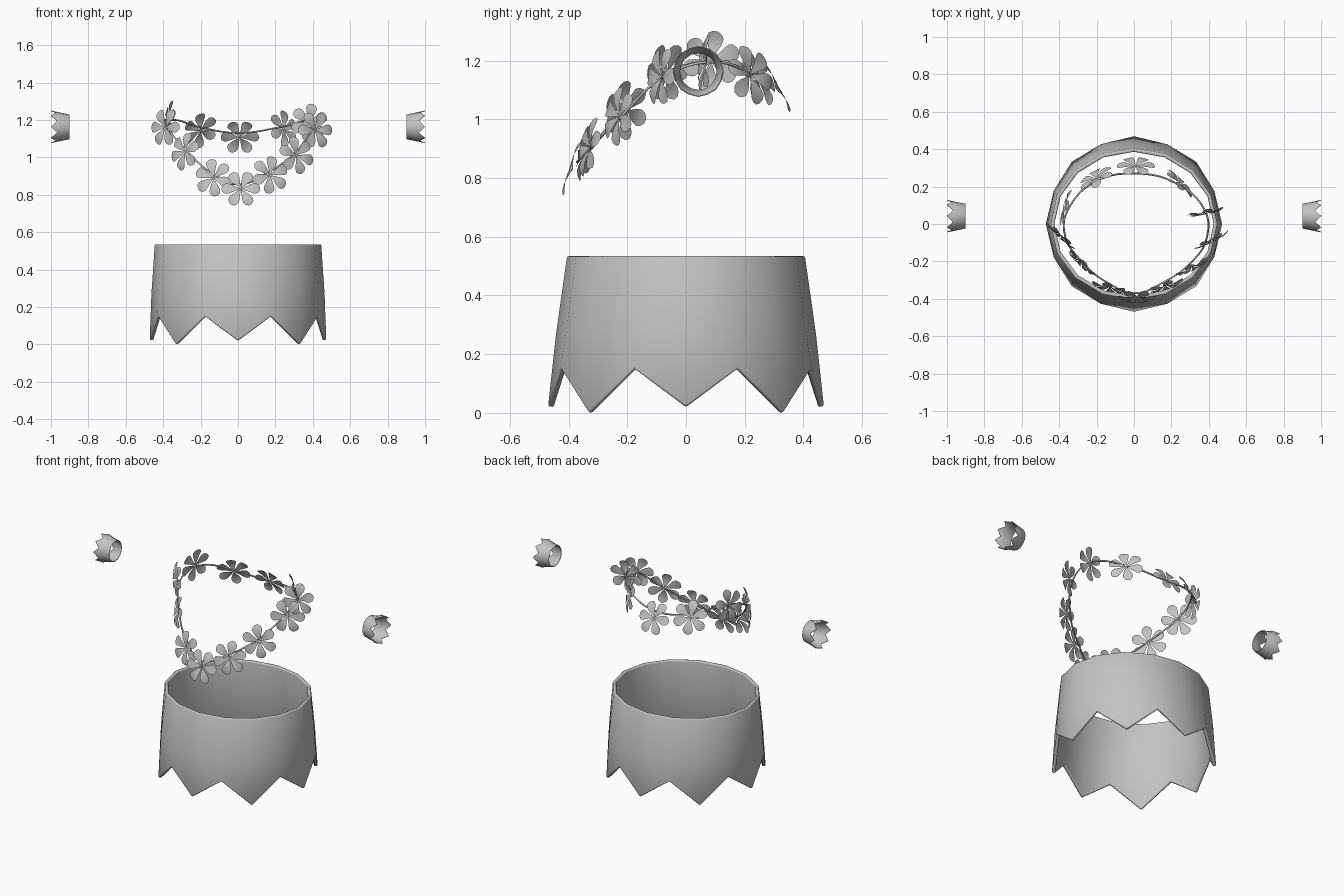
import bpy, bmesh, math
from mathutils import Vector, Matrix

if "Cube" in bpy.data.objects:
    bpy.data.objects.remove(bpy.data.objects["Cube"])

grey = bpy.data.materials.new("soft grey")
grey.diffuse_color = (0.55, 0.55, 0.55, 1)
grey.use_nodes = True
grey.node_tree.nodes["Principled BSDF"].inputs["Base Color"].default_value = grey.diffuse_color


def add_object(name, bm, matrix=Matrix()):
    mesh = bpy.data.meshes.new(name)
    bm.to_mesh(mesh)
    bm.free()
    mesh.materials.append(grey)
    obj = bpy.data.objects.new(name, mesh)
    bpy.context.collection.objects.link(obj)
    obj.matrix_world = matrix
    return obj


def smooth(obj, degrees=35):
    bpy.ops.object.select_all(action='DESELECT')
    obj.select_set(True)
    bpy.context.view_layer.objects.active = obj
    bpy.ops.object.shade_smooth_by_angle(angle=math.radians(degrees))


def cuff(name, top, middle, tip, height, tooth, lift, wall, matrix):
    """Tapered band with eight pointed teeth on its lower edge."""
    bm = bmesh.new()
    rows = []
    levels = [(top, height), (middle, height * 0.5), (tip, None)]
    for (rx, ry), z in levels:
        ring = []
        for i in range(16):
            a = math.tau * i / 16
            x, y = rx * math.cos(a), ry * math.sin(a)
            level = z
            if z is None:
                if i % 2:
                    x, y, level = x * 0.985, y * 0.985, tooth
                else:
                    level = lift if i % 4 == 0 else 0
            ring.append(bm.verts.new((x, y, level)))
        rows.append(ring)
    for upper, lower in zip(rows, rows[1:]):
        for i in range(16):
            j = (i + 1) % 16
            bm.faces.new((upper[i], lower[i], lower[j], upper[j]))
    obj = add_object(name, bm, matrix)
    shell = obj.modifiers.new("wall", 'SOLIDIFY')
    shell.thickness, shell.offset = wall, -1
    edge = obj.modifiers.new("soft rim", 'BEVEL')
    edge.width, edge.segments = wall * 0.35, 2
    edge.limit_method, edge.angle_limit = 'ANGLE', math.radians(50)
    smooth(obj)
    return obj


# Big toothed skirt band
cuff("skirt", (0.445, 0.405), (0.463, 0.443), (0.472, 0.47),
     0.535, 0.15, 0.02, 0.02, Matrix())

# Small toothed wrist cuffs, teeth pointing outward
for side, label in ((-1, "left_cuff"), (1, "right_cuff")):
    turn = Matrix.Rotation(-side * math.pi / 2, 4, 'Y')
    cuff(label, (0.066, 0.066), (0.076, 0.076), (0.087, 0.087),
         0.10, 0.033, 0.0, 0.004,
         Matrix.Translation((side, 0.042, 1.163)) @ turn)

# Garland string
path = [(0, 0.27, 1.13), (-0.20, 0.23, 1.16), (-0.34, 0.10, 1.20),
        (-0.375, -0.03, 1.17), (-0.27, -0.21, 1.03), (-0.13, -0.32, 0.91),
        (0, -0.37, 0.855), (0.16, -0.31, 0.92), (0.30, -0.21, 1.02),
        (0.39, -0.07, 1.15), (0.38, 0.07, 1.195), (0.22, 0.22, 1.16)]
curve = bpy.data.curves.new("garland_string", 'CURVE')
curve.dimensions = '3D'
curve.bevel_depth = 0.005
curve.bevel_resolution = 1
curve.resolution_u = 5
spline = curve.splines.new('BEZIER')
spline.bezier_points.add(len(path) - 1)
for point, co in zip(spline.bezier_points, path):
    point.co = co
    point.handle_left_type = point.handle_right_type = 'AUTO'
spline.use_cyclic_u = True
curve.materials.append(grey)
bpy.context.collection.objects.link(bpy.data.objects.new("garland_string", curve))


def flower(name, centre, normal, spin):
    """Six rounded petals, gently cupped, facing along the normal."""
    half = [(0.03, 0.013), (0.055, 0.024), (0.077, 0.030), (0.092, 0.024), (0.102, 0.009)]
    bm = bmesh.new()
    for k in range(6):
        turn = Matrix.Rotation(math.tau * k / 6 + spin, 3, 'Z')

        def vert(r, w):
            cup = 0.012 * math.sin(math.pi * r / 0.11) + 3.0 * w * w
            return bm.verts.new(turn @ Vector((r, w, cup)))
        rows = [[vert(r, s * w) for s in (-1, 0, 1)] for r, w in half]
        heart = vert(0, 0)
        bm.faces.new((heart, rows[0][0], rows[0][1]))
        bm.faces.new((heart, rows[0][1], rows[0][2]))
        for a, b in zip(rows, rows[1:]):
            for c in (0, 1):
                bm.faces.new((a[c], b[c], b[c + 1], a[c + 1]))
    bmesh.ops.remove_doubles(bm, verts=bm.verts, dist=0.001)
    aim = Vector(normal).to_track_quat('Z', 'Y').to_matrix().to_4x4()
    smooth(add_object(name, bm, Matrix.Translation(centre) @ aim), 50)


# Flowers around the garland: centre, facing
blooms = [((0.01, 0.305, 1.105), (0, 0.88, 0.48)),
          ((-0.20, 0.24, 1.14), (-0.45, 0.8, 0.4)),
          ((-0.36, 0.085, 1.20), (-0.95, 0.25, 0.1)),
          ((-0.385, -0.06, 1.16), (-0.65, -0.7, 0.1)),
          ((-0.28, -0.20, 1.03), (-0.7, -0.7, 0.15)),
          ((-0.13, -0.335, 0.89), (-0.25, -0.95, 0.2)),
          ((0.015, -0.385, 0.83), (0, -0.95, 0.31)),
          ((0.17, -0.325, 0.905), (0.3, -0.93, 0.2)),
          ((0.31, -0.225, 1.01), (0.45, -0.88, 0.15)),
          ((0.41, -0.08, 1.145), (0.45, -0.88, 0.1)),
          ((0.38, 0.07, 1.185), (0.2, -0.97, 0.1)),
          ((0.24, 0.215, 1.15), (0.7, 0.68, 0.2))]
for i, (centre, normal) in enumerate(blooms):
    flower("flower_%02d" % (i + 1), centre, normal, 0.35 * i)
